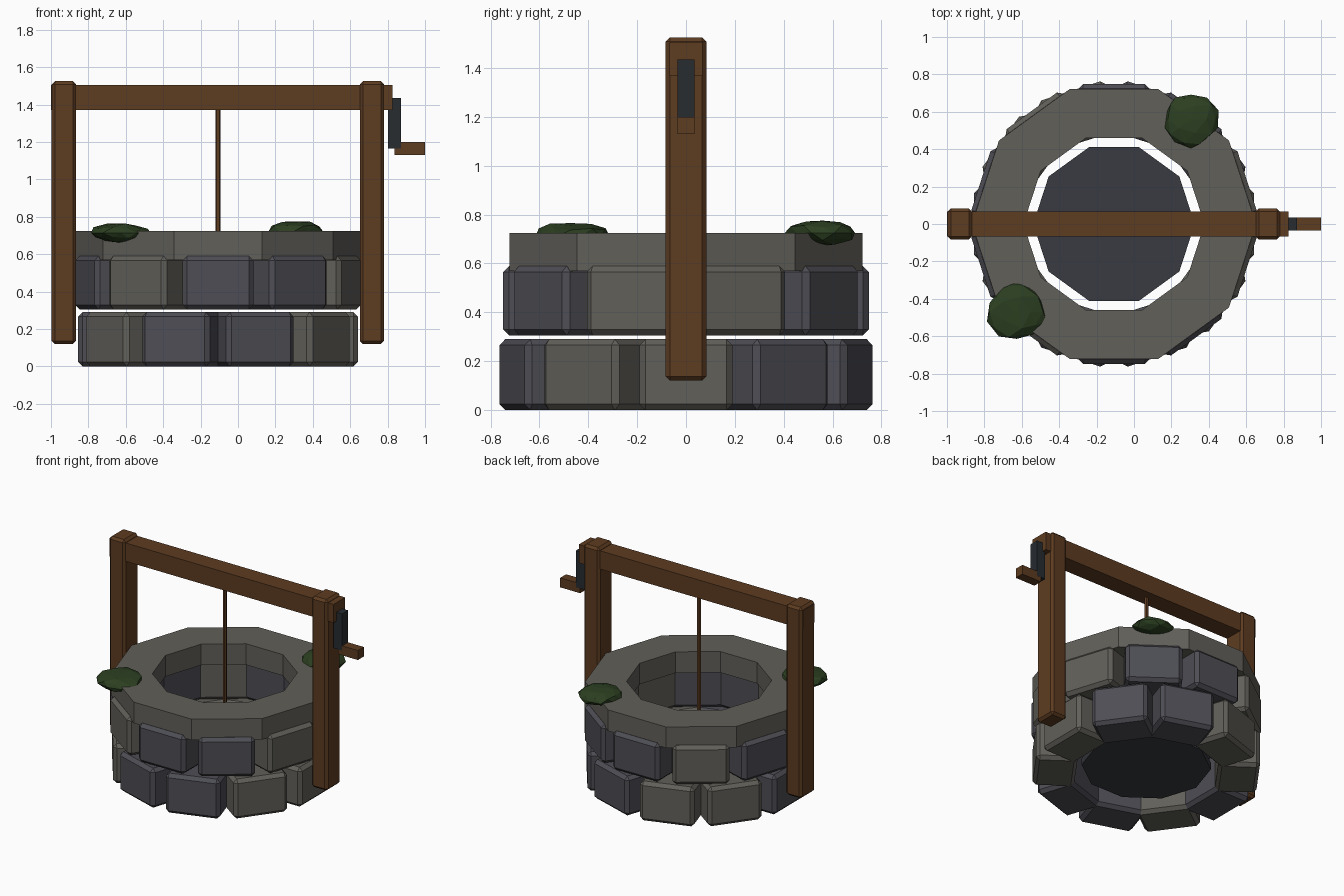
import bpy, bmesh, random
from math import radians, pi, cos, sin
from mathutils import Matrix, Vector

if "Cube" in bpy.data.objects:
    bpy.data.objects.remove(bpy.data.objects["Cube"])

random.seed(4)
CX = -0.107  # axis of the well


def material(name, rgb):
    m = bpy.data.materials.new(name)
    m.diffuse_color = (*rgb, 1)
    m.use_nodes = True
    m.node_tree.nodes["Principled BSDF"].inputs["Base Color"].default_value = m.diffuse_color
    return m


SLATE = material("slate_stone", (0.075, 0.075, 0.09))
WARM = material("warm_stone", (0.12, 0.115, 0.10))
WOOD = material("wood", (0.11, 0.045, 0.015))
IRON = material("iron", (0.02, 0.025, 0.03))
MOSS = material("moss", (0.025, 0.05, 0.015))
WATER = material("water", (0.04, 0.043, 0.053))


def finish(name, bm, mat, bevel=0):
    bmesh.ops.recalc_face_normals(bm, faces=bm.faces)
    me = bpy.data.meshes.new(name)
    bm.to_mesh(me)
    bm.free()
    me.materials.append(mat)
    ob = bpy.data.objects.new(name, me)
    bpy.context.collection.objects.link(ob)
    if bevel:
        mod = ob.modifiers.new("bevel", 'BEVEL')
        mod.width = bevel
        mod.segments = 1
    return ob


def box(name, lo, hi, mat, bevel=0, matrix=Matrix()):
    lo, hi = Vector(lo), Vector(hi)
    bm = bmesh.new()
    bmesh.ops.create_cube(bm, size=1, matrix=matrix @ Matrix.Translation((lo + hi) / 2)
                          @ Matrix.Diagonal((*(hi - lo), 1)))
    return finish(name, bm, mat, bevel)


def cylinder(name, r, z0, z1, sides, mat):
    bm = bmesh.new()
    bmesh.ops.create_cone(bm, cap_ends=True, segments=sides, radius1=r, radius2=r, depth=z1 - z0,
                          matrix=Matrix.Translation((CX, 0, (z0 + z1) / 2)) @ Matrix.Rotation(pi / 2, 4, 'Z'))
    return finish(name, bm, mat)


# Two staggered courses of ten bevelled blocks; W = warm, S = slate
for row, (start, z0, z1, tones) in enumerate([(0, 0.0, 0.29, "WSSWWSWSSW"),
                                              (18, 0.305, 0.59, "WSSWSSWSSW")]):
    for i, tone in enumerate(tones):
        turn = Matrix.Translation((CX, 0, 0)) @ Matrix.Rotation(radians(start + 36 * i), 4, 'Z')
        box(f"stone_{row}_{i}", (0.47, -0.19, z0), (0.748, 0.19, z1),
            WARM if tone == "W" else SLATE, 0.024, turn)

# Ten-sided coping ring
bm = bmesh.new()
section = [(0.484, 0.57), (0.76, 0.57), (0.76, 0.725), (0.484, 0.725)]
rings = [[bm.verts.new((CX + r * cos(k * pi / 5), r * sin(k * pi / 5), z)) for r, z in section]
         for k in range(10)]
for k in range(10):
    a, b = rings[k], rings[(k + 1) % 10]
    for j in range(4):
        bm.faces.new((a[j], b[j], b[(j + 1) % 4], a[(j + 1) % 4]))
finish("coping_ring", bm, WARM)

# Water and rope
cylinder("water", 0.432, 0.07, 0.12, 10, WATER)
cylinder("rope", 0.014, 0.45, 1.40, 6, WOOD)

# Timber frame
for side, x in (("left", -0.931), ("right", 0.716)):
    box(side + "_post", (x - 0.065, -0.083, 0.12), (x + 0.065, 0.083, 1.525), WOOD, 0.017)
box("cross_beam", (-1.0, -0.068, 1.37), (0.825, 0.068, 1.505), WOOD)

# Crank
box("crank_arm", (0.803, -0.035, 1.165), (0.872, 0.035, 1.435), IRON)
box("crank_handle", (0.838, -0.034, 1.13), (1.0, 0.034, 1.2), WOOD)

# Moss clumps: squashed, roughened icospheres
for i, (x, y, z, r) in enumerate([(0.305, 0.56, 0.725, 0.15), (-0.627, -0.47, 0.714, 0.165)]):
    bm = bmesh.new()
    bmesh.ops.create_icosphere(bm, subdivisions=2, radius=1)
    for v in bm.verts:
        v.co *= random.uniform(0.86, 1.06)
    bm.transform(Matrix.Translation((x, y, z)) @ Matrix.Diagonal((r, r, 0.055, 1)))
    finish(f"moss_{i}", bm, MOSS)
